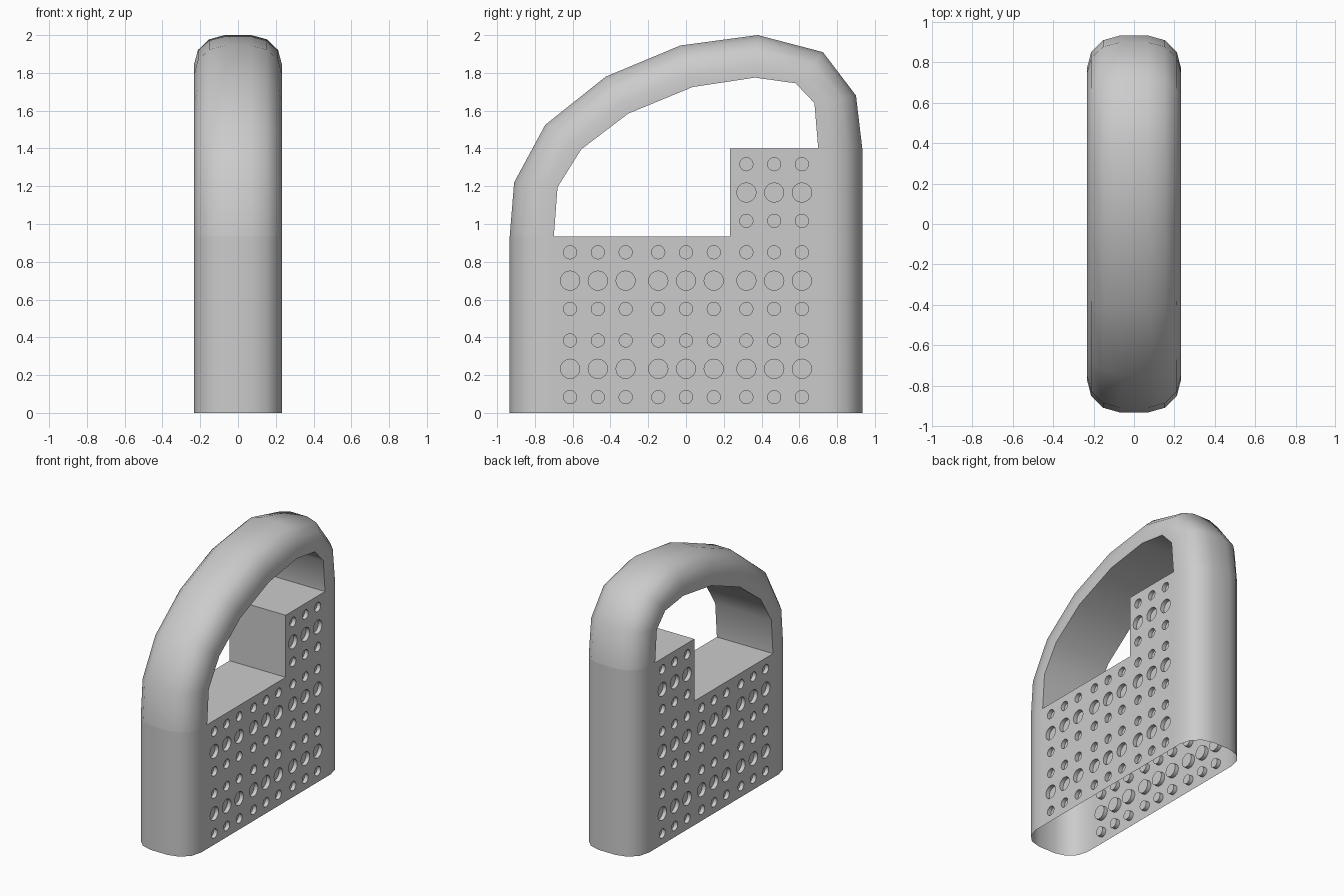
import bpy, bmesh
from math import sin, cos, pi, radians

if "Cube" in bpy.data.objects:
    bpy.data.objects.remove(bpy.data.objects["Cube"])

B = 1.4 / 3            # module size of the dimple pattern
H = B / 2              # half width of the body and depth of its rounded ends
END = 2.8 / 3 
# rounded end cross-section: (x, fraction of depth from the outer edge)
half = [(H, 1.0), (H, 0.70), (0.212, 0.35), (0.153, 0.10), (0.07, 0.0)]
SECTION = half + [(-x, d) for x, d in reversed(half)]


def finish(bm, name):
    bmesh.ops.remove_doubles(bm, verts=bm.verts, dist=0.0005)
    bmesh.ops.recalc_face_normals(bm, faces=bm.faces)
    me = bpy.data.meshes.new(name)
    bm.to_mesh(me)
    bm.free()
    ob = bpy.data.objects.new(name, me)
    bpy.context.collection.objects.link(ob)
    bpy.ops.object.select_all(action='DESELECT')
    ob.select_set(True)
    bpy.context.view_layer.objects.active = ob
    bpy.ops.object.shade_smooth_by_angle(angle=radians(40))
    return ob


def face(bm, pts):
    return bm.faces.new([bm.verts.new(p) for p in pts])


def loft(bm, outer, inner, closed):
    """Sweep the rounded section along paired outer/inner (y, z) points."""
    rings = [[bm.verts.new((x, o[0] + (i[0] - o[0]) * d, o[1] + (i[1] - o[1]) * d))
              for x, d in SECTION] for o, i in zip(outer, inner)]
    n = len(SECTION)
    for a, b in zip(rings, rings[1:]):
        for k in range(n if closed else n - 1):
            j = (k + 1) % n
            bm.faces.new((a[k], a[j], b[j], b[k]))


def dimple_cell(bm, x, y0, y1, z0, z1, cy, cz, r, depth=0.03, seg=16):
    """Rectangular wall cell with a round blind hole."""
    xin = x - depth if x > 0 else x + depth
    circ = [(cy + r * cos(2 * pi * k / seg + pi / 4), cz + r * sin(2 * pi * k / seg + pi / 4))
            for k in range(seg)]
    corners = [(y1, z1), (y0, z1), (y0, z0), (y1, z0)]
    q = seg // 4
    for c in range(4):
        arc = [circ[(c * q + k) % seg] for k in range(q, -1, -1)]
        face(bm, [(x, *p) for p in [corners[c], corners[(c + 1) % 4]] + arc])
    for k in range(seg):
        a, b = circ[k], circ[(k + 1) % seg]
        face(bm, [(x, *a), (x, *b), (xin, *b), (xin, *a)])
    face(bm, [(xin, *p) for p in circ])


# hollow body: rounded ends, open at the bottom
bm = bmesh.new()
for s, h in ((-1, 2 * B), (1, 3 * B)):
    loft(bm, [(s * END, 0), (s * END, h)], [(s * 1.5 * B, 0), (s * 1.5 * B, h)], False)

# dimpled side walls, 3 x 3 dimples per module
edges = [-H, -0.0733, 0.0733, H]
for x in (-H, H):
    for my, mz in [(-1, 0), (0, 0), (1, 0), (-1, 1), (0, 1), (1, 1), (1, 2)]:
        y, z = my * B, mz * B + H
        for i in range(3):
            for j in range(3):
                dimple_cell(bm, x, y + edges[i], y + edges[i + 1], z + edges[j], z + edges[j + 1],
                            y + (i - 1) * 0.147, z + (j - 1) * 0.15,
                            0.051 if j == 1 else 0.035)

# stepped top deck
steps = [(-1.5 * B, 2 * B), (H, 2 * B), (H, 3 * B), (1.5 * B, 3 * B)]
for a, b in zip(steps, steps[1:]):
    face(bm, [(-H, *a), (H, *a), (H, *b), (-H, *b)])
finish(bm, "body")

# arched handle
outer = [(-END, 2 * B), (-0.91, 1.22), (-0.745, 1.525), (-0.425, 1.78), (-0.03, 1.945),
         (0.38, 2.0), (0.725, 1.91), (0.90, 1.68), (END, 3 * B)]
inner = [(-1.5 * B, 2 * B), (-0.68, 1.195), (-0.555, 1.395), (-0.305, 1.585), (0.035, 1.725),
         (0.365, 1.775), (0.58, 1.745), (0.68, 1.64), (1.5 * B, 3 * B)]
bm = bmesh.new()
loft(bm, outer, inner, True)
finish(bm, "arched_handle")
